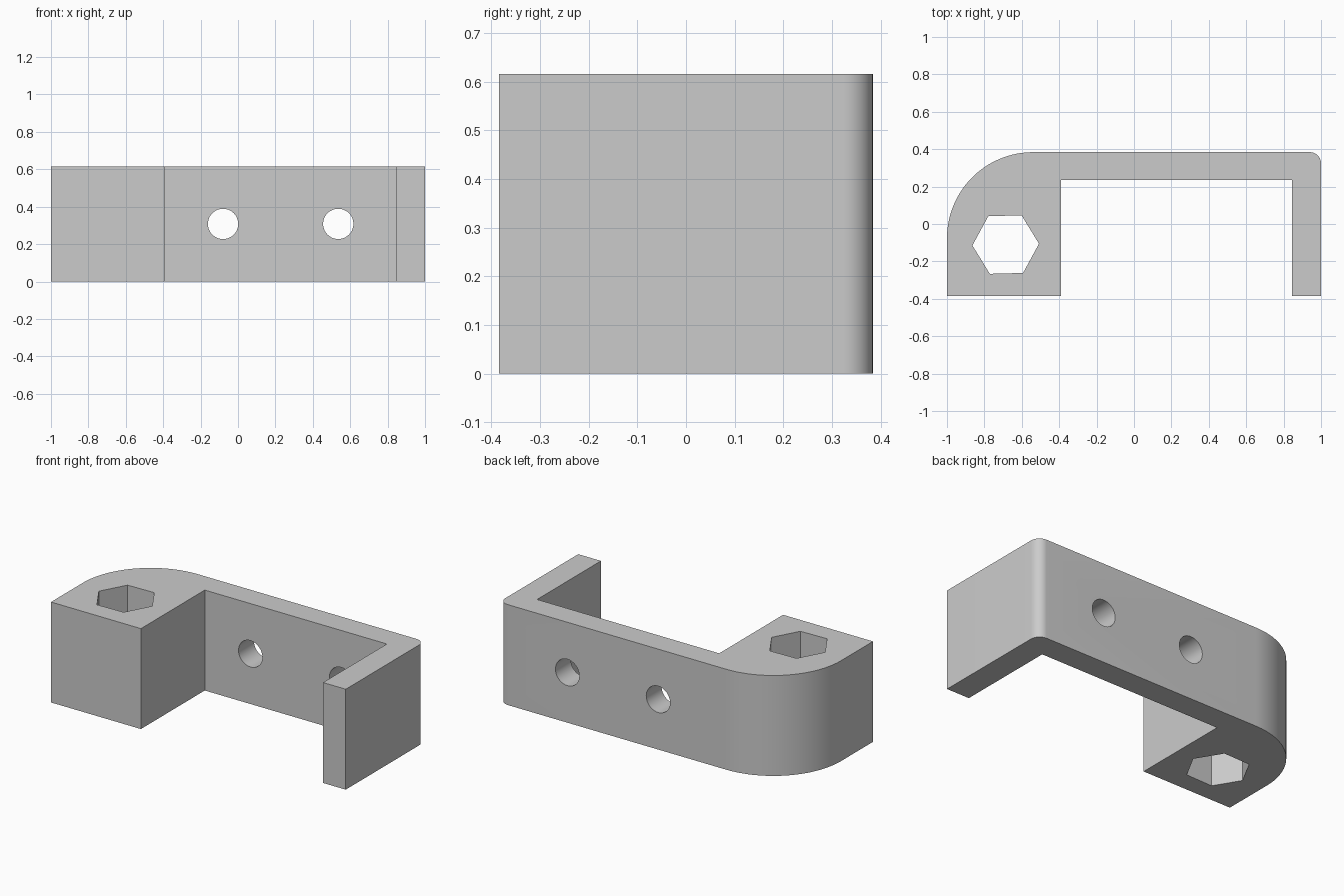
import bpy
import bmesh
from math import radians, sin, cos, pi
from mathutils import Matrix

if "Cube" in bpy.data.objects:
    bpy.data.objects.remove(bpy.data.objects["Cube"], do_unlink=True)

HEIGHT = 0.616
FRONT, BACK = -0.384, 0.384

grey = bpy.data.materials.new("plain grey")
grey.use_nodes = True
colour = (0.6, 0.6, 0.6, 1)
grey.diffuse_color = colour
grey.node_tree.nodes["Principled BSDF"].inputs["Base Color"].default_value = colour


def arc(cx, cy, radius, start, end, steps):
    """Points along an arc, angles in degrees."""
    angles = [radians(start + (end - start) * i / steps) for i in range(steps + 1)]
    return [(cx + radius * cos(a), cy + radius * sin(a)) for a in angles]


def make_object(name, bm):
    bmesh.ops.recalc_face_normals(bm, faces=bm.faces)
    mesh = bpy.data.meshes.new(name)
    bm.to_mesh(mesh)
    bm.free()
    mesh.materials.append(grey)
    obj = bpy.data.objects.new(name, mesh)
    bpy.context.collection.objects.link(obj)
    return obj


def cutter(name, sides, radius, depth, matrix):
    bm = bmesh.new()
    bmesh.ops.create_cone(bm, cap_ends=True, segments=sides, radius1=radius,
                          radius2=radius, depth=depth, matrix=matrix)
    obj = make_object(name, bm)
    obj.hide_render = True
    return obj


# Bracket: outline seen from above, extruded to full height
big, small = 0.46, 0.06
outline = [(-0.39, FRONT), (-0.39, 0.235), (0.846, 0.235), (0.846, FRONT), (1, FRONT)]
outline += arc(1 - small, BACK - small, small, 0, 90, 12)
outline += arc(-1 + big, BACK - big, big, 90, 180, 32)
outline += [(-1, FRONT)]

bm = bmesh.new()
base = bm.faces.new([bm.verts.new((x, y, 0)) for x, y in outline])
extruded = bmesh.ops.extrude_face_region(bm, geom=[base])
top_verts = [g for g in extruded["geom"] if isinstance(g, bmesh.types.BMVert)]
bmesh.ops.translate(bm, verts=top_verts, vec=(0, 0, HEIGHT))
bracket = make_object("bracket", bm)

# Hexagonal socket through the thick arm, screw holes through the back wall
socket_turn = Matrix.Rotation(pi / 2 + radians(1.5), 4, "Z")
cutters = [cutter("hex_socket_cutter", 6, 0.178, 2,
                  Matrix.Translation((-0.686, -0.11, HEIGHT / 2)) @ socket_turn)]
for side, x in (("right", -0.08), ("left", 0.536)):
    place = Matrix.Translation((x, 0.31, HEIGHT / 2)) @ Matrix.Rotation(pi / 2, 4, "X")
    cutters.append(cutter(f"{side}_screw_hole_cutter", 40, 0.081, 0.4, place))

bpy.context.view_layer.objects.active = bracket
for tool in cutters:
    cut = bracket.modifiers.new(tool.name, "BOOLEAN")
    cut.object = tool
    cut.operation = "DIFFERENCE"
    cut.solver = "EXACT"
    bpy.ops.object.modifier_apply(modifier=cut.name)
    bpy.data.objects.remove(tool, do_unlink=True)

# Smooth the rounded corners and holes, keep the other edges sharp
bpy.ops.object.select_all(action="DESELECT")
bracket.select_set(True)
bpy.ops.object.shade_smooth_by_angle(angle=radians(30))
